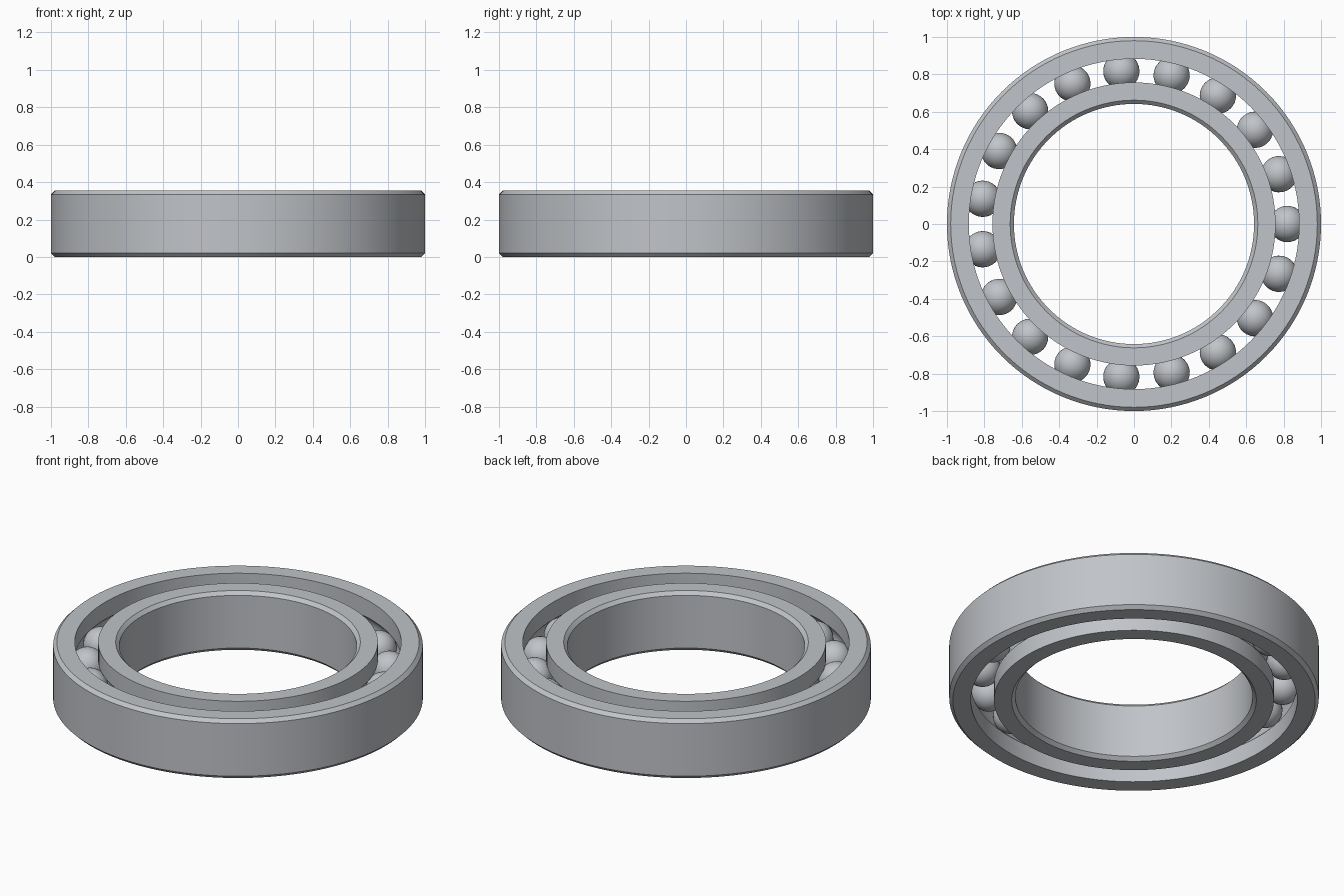
import bpy
import math
from mathutils import Matrix

cube = bpy.data.objects.get("Cube")
if cube:
    bpy.data.objects.remove(cube, do_unlink=True)

HEIGHT = 0.354
MID = HEIGHT / 2
CHAMFER = 0.02
PITCH = 0.82          # radius of the circle of ball centres
BALL_R = 0.097
BALLS = 19
SEGMENTS = 128

steel = bpy.data.materials.new("brushed steel")
steel.use_nodes = True
colour = (0.53, 0.55, 0.58, 1)
steel.diffuse_color = colour
steel.node_tree.nodes["Principled BSDF"].inputs["Base Color"].default_value = colour


def finish(obj, angle):
    obj.data.materials.append(steel)
    bpy.ops.object.select_all(action="DESELECT")
    obj.select_set(True)
    bpy.context.view_layer.objects.active = obj
    bpy.ops.object.shade_smooth_by_angle(angle=math.radians(angle))


def race_ring(name, wall, land):
    """Revolve a chamfered section whose land side carries the ball groove."""
    side = 1 if land > wall else -1
    half = math.acos(abs(land - PITCH) / BALL_R)
    steps = 12
    groove = []
    for i in range(steps + 1):
        a = -half + 2 * half * i / steps
        groove.append((PITCH - side * BALL_R * math.cos(a), MID + BALL_R * math.sin(a)))
    section = [(wall, HEIGHT - CHAMFER), (wall, CHAMFER),
               (wall + side * CHAMFER, 0), (land, 0), *groove,
               (land, HEIGHT), (wall + side * CHAMFER, HEIGHT)]
    if side < 0:
        section.reverse()
    n = len(section)
    verts, faces = [], []
    for s in range(SEGMENTS):
        a = 2 * math.pi * s / SEGMENTS
        verts += [(r * math.cos(a), r * math.sin(a), z) for r, z in section]
        t = (s + 1) % SEGMENTS
        for i in range(n):
            j = (i + 1) % n
            faces.append((s * n + i, t * n + i, t * n + j, s * n + j))
    mesh = bpy.data.meshes.new(name)
    mesh.from_pydata(verts, [], faces)
    # Make the surface normals point outwards
    import bmesh
    bm = bmesh.new()
    bm.from_mesh(mesh)
    bmesh.ops.recalc_face_normals(bm, faces=bm.faces)
    bm.to_mesh(mesh)
    bm.free()
    obj = bpy.data.objects.new(name, mesh)
    bpy.context.collection.objects.link(obj)
    finish(obj, 25)


# Rings
race_ring("outer_ring", 1.0, 0.883)
race_ring("inner_ring", 0.642, 0.757)

# Balls share one mesh
bpy.ops.mesh.primitive_uv_sphere_add(segments=32, ring_count=20, radius=BALL_R)
first = bpy.context.object
finish(first, 60)
for k in range(BALLS):
    ball = first if k == 0 else first.copy()
    if k:
        bpy.context.collection.objects.link(ball)
    ball.name = f"ball_{k + 1}"
    ball.matrix_world = (Matrix.Rotation(2 * math.pi * k / BALLS, 4, "Z")
                         @ Matrix.Translation((PITCH, 0, MID)))
